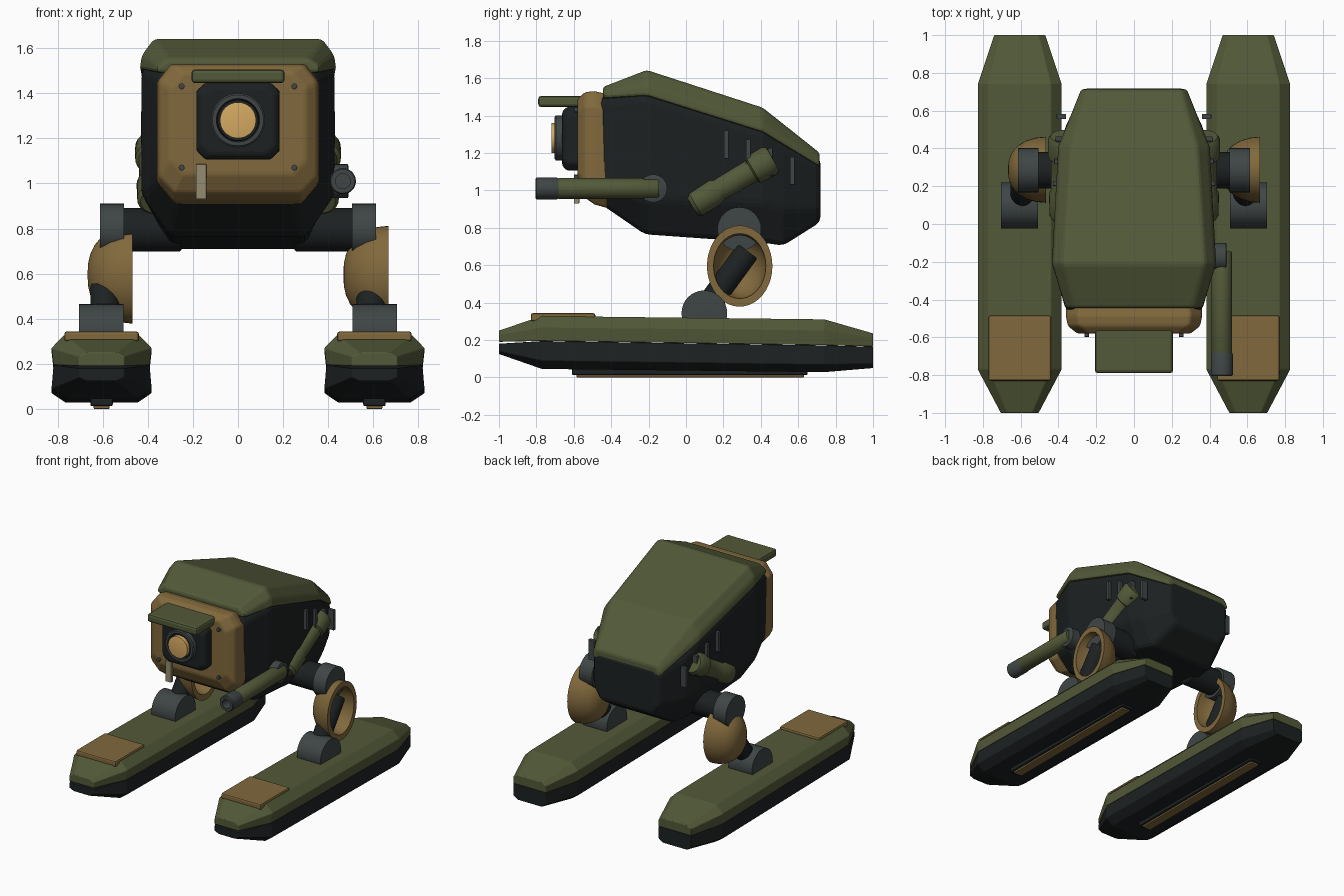
import bpy, bmesh
from math import sin, cos, pi, radians
from mathutils import Vector

if "Cube" in bpy.data.objects:
    bpy.data.objects.remove(bpy.data.objects["Cube"])


def material(name, r, g, b):
    m = bpy.data.materials.new(name)
    m.diffuse_color = (r, g, b, 1)
    m.use_nodes = True
    m.node_tree.nodes["Principled BSDF"].inputs["Base Color"].default_value = m.diffuse_color
    return m


GREEN = material("olive", .085, .1, .04)
BLACK = material("charcoal", .012, .015, .016)
TAN = material("tan", .22, .14, .045)
GREY = material("gunmetal", .05, .06, .06)
LENS = material("lens_amber", .66, .4, .12)
BEIGE = material("beige", .3, .26, .16)


def loft(name, rings, mat, bevel=0, smooth=False, segs=2):
    """Skin equal-length rings, cap both ends."""
    bm = bmesh.new()
    vs = [[bm.verts.new(p) for p in ring] for ring in rings]
    n = len(vs[0])
    for a, b in zip(vs, vs[1:]):
        for i in range(n):
            bm.faces.new((a[i], a[(i + 1) % n], b[(i + 1) % n], b[i]))
    bm.faces.new(vs[0])
    bm.faces.new(vs[-1])
    bmesh.ops.recalc_face_normals(bm, faces=bm.faces)
    me = bpy.data.meshes.new(name)
    bm.to_mesh(me)
    bm.free()
    me.materials.append(mat)
    ob = bpy.data.objects.new(name, me)
    bpy.context.collection.objects.link(ob)
    if smooth:
        bpy.ops.object.select_all(action='DESELECT')
        ob.select_set(True)
        bpy.context.view_layer.objects.active = ob
        bpy.ops.object.shade_smooth_by_angle(angle=radians(35))
    if bevel:
        mod = ob.modifiers.new("bevel", 'BEVEL')
        mod.width, mod.segments, mod.limit_method = bevel, segs, 'ANGLE'
        mod.angle_limit = radians(20)
    return ob


def section(y, half, cx=0):
    """Symmetric cross-section at y from (x, z) points of its right half."""
    return [(cx + x, y, z) for x, z in half] + [(cx - x, y, z) for x, z in reversed(half)]


def box(name, x, y, z, mat, bevel=0):
    cx, w = (x[0] + x[1]) / 2, (x[1] - x[0]) / 2
    return loft(name, [section(v, [(w, z[0]), (w, z[1])], cx) for v in y], mat, bevel)


def tube(name, a, b, profile, mat, seg=32):
    """Round part along a-b; profile is (fraction of length, radius)."""
    a, b = Vector(a), Vector(b)
    q = (b - a).to_track_quat('Z', 'Y')
    rings = [[a.lerp(b, t) + q @ Vector((r * cos(2 * pi * i / seg), r * sin(2 * pi * i / seg), 0))
              for i in range(seg)] for t, r in profile]
    return loft(name, rings, mat, smooth=True)


def rod(name, a, b, r, mat, c=.03):
    return tube(name, a, b, [(0, r * .9), (c, r), (1 - c, r), (1, r * .9)], mat)


# Hull
loft("hull", [
    section(-.46, [(.25, .93), (.35, 1.03), (.36, 1.46), (.31, 1.5)]),
    section(-.22, [(.30, .765), (.43, .95), (.43, 1.5), (.36, 1.58)]),
    section(.41, [(.30, .72), (.395, .93), (.395, 1.31), (.32, 1.4)]),
    section(.52, [(.27, .705), (.36, .9), (.36, 1.22), (.28, 1.32)]),
    section(.718, [(.21, .83), (.265, .9), (.27, 1.13), (.24, 1.17)]),
], BLACK, .025)

# Armour roof
loft("roof_armour", [
    section(-.445, [(.36, 1.49), (.362, 1.52), (.31, 1.552)]),
    section(-.21, [(.437, 1.505), (.428, 1.57), (.375, 1.643)]),
    section(.41, [(.404, 1.31), (.395, 1.36), (.335, 1.442)]),
    section(.715, [(.28, 1.125), (.278, 1.16), (.25, 1.2)]),
], GREEN, .02)

# Face plate with corner cuts
loft("face_plate", [
    section(-.42, [(.28, .905), (.36, 1.0), (.36, 1.44), (.29, 1.515)]),
    section(-.49, [(.285, .925), (.36, 1.01), (.36, 1.45), (.3, 1.53)]),
    section(-.54, [(.28, .96), (.35, 1.03), (.35, 1.45), (.29, 1.525)]),
    section(-.58, [(.24, 1.04), (.3, 1.1), (.3, 1.42), (.24, 1.49)]),
], TAN, .012)
for sx in (-1, 1):
    for z in (1.07, 1.43):
        rod("face_bolt", (sx * .25, -.57, z), (sx * .25, -.597, z), .013, GREY)
box("face_tab", (-.187, -.14), (-.6, -.57), (.93, 1.085), BEIGE, .003)

# Camera eye
loft("eye_housing", [
    section(-.55, [(.145, 1.105), (.185, 1.145), (.185, 1.41), (.145, 1.447)]),
    section(-.635, [(.145, 1.105), (.185, 1.145), (.185, 1.41), (.145, 1.447)]),
    section(-.662, [(.12, 1.13), (.16, 1.165), (.16, 1.39), (.12, 1.422)]),
], BLACK, .012)
tube("eye_ring", (0, -.64, 1.28), (0, -.702, 1.28),
     [(0, .12), (.9, .12), (1, .113), (1, .096), (.4, .092)], GREY, 48)
tube("eye_core", (0, -.64, 1.28), (0, -.69, 1.28), [(0, .094), (1, .09)], BLACK, 48)
rod("eye_lens", (0, -.66, 1.28), (0, -.72, 1.28), .08, LENS)
box("eye_visor", (-.207, .207), (-.79, -.545), (1.445, 1.505), GREEN, .016)

# Side gun, right only
rod("gun_mount", (.38, -.175, 1.01), (.49, -.175, 1.01), .075, GREY)
rod("gun_barrel", (.465, -.145, 1.01), (.465, -.69, 1.01), .055, GREEN, .02)
tube("gun_muzzle", (.465, -.67, 1.01), (.465, -.805, 1.01),
     [(0, .05), (.15, .058), (.95, .058), (1, .053), (1, .033), (.3, .033)], GREY)

# Foot strip, deck plate, ski, legs and side details on each side
for s, side in ((-1, "left"), (1, "right")):
    cx = s * .605
    loft(side + "_ski_top", [
        section(-1, [(.10, .19), (.10, .232), (.065, .25)], cx),
        section(-.77, [(.213, .195), (.222, .27), (.165, .328)], cx),
        section(.74, [(.213, .172), (.222, .255), (.165, .31)], cx),
        section(1, [(.135, .165), (.135, .215), (.1, .235)], cx),
    ], GREEN, .004)
    loft(side + "_ski_base", [
        section(-1, [(.065, .125), (.10, .14), (.10, .18)], cx),
        section(-.77, [(.16, .045), (.222, .09), (.213, .194)], cx),
        section(.74, [(.16, .028), (.222, .07), (.213, .171)], cx),
        section(1, [(.1, .05), (.135, .075), (.135, .164)], cx),
    ], BLACK, .004)
    box(side + "_deck_plate", (cx - .165, cx + .165), (-.83, -.485), (.3, .343), TAN, .01)
    box(side + "_runner", (cx - .05, cx + .05), (-.61, .65), (.012, .06), BLACK, .008)
    box(side + "_runner_pad", (cx - .035, cx + .035), (-.585, .63), (0, .02), TAN, .004)

    # Ankle, strut and hip
    rod(side + "_ankle", (s * .507, .098, .343), (s * .705, .098, .343), .122, GREY, .001)
    rod(side + "_strut", (s * .59, .1, .36), (s * .59, .33, .675), .065, BLACK)
    rod(side + "_hip_axle", (s * .25, .285, .795), (s * .52, .285, .795), .097, BLACK)
    rod(side + "_hip", (s * .505, .285, .793), (s * .613, .285, .793), .117, GREY, .001)

    # Bowl-shaped knee guard, open toward +x on both legs
    rim, rings = s * .567 + .1, []
    path = [(radians(t), 1, .2) for t in (88, 80, 70, 58, 45, 30, 15, 0)]
    path += [(radians(t), .8, .17) for t in (0, 15, 30, 45, 60, 75, 87)]
    for t, k, d in path:
        w = k * cos(t) ** .8
        rings.append([(rim - d * sin(t), .287 + .175 * w * cos(a), .595 + .217 * w * sin(a))
                      for a in [2 * pi * i / 40 for i in range(40)]])
    loft(side + "_knee_guard", rings, TAN, smooth=True)

    # Slanted exhaust with collar
    d = Vector((0, .866, .5))
    p = Vector((s * .372, .03, .92))
    tube(side + "_exhaust", p, p + d * .5,
         [(0, .06), (.04, .075), (.3, .078), (.33, .068), (.74, .068), (.76, .084),
          (.96, .084), (1, .07)], GREEN, 24)

    # Vent bars
    for i in range(4):
        y, z, x = .215 + .118 * i, 1.245 - .047 * i, s * (.405 - .007 * i)
        box(side + "_vent_bar", (x - .025, x + .025), (y - .013, y + .013),
            (z - .075, z + .075), GREY, .003)
